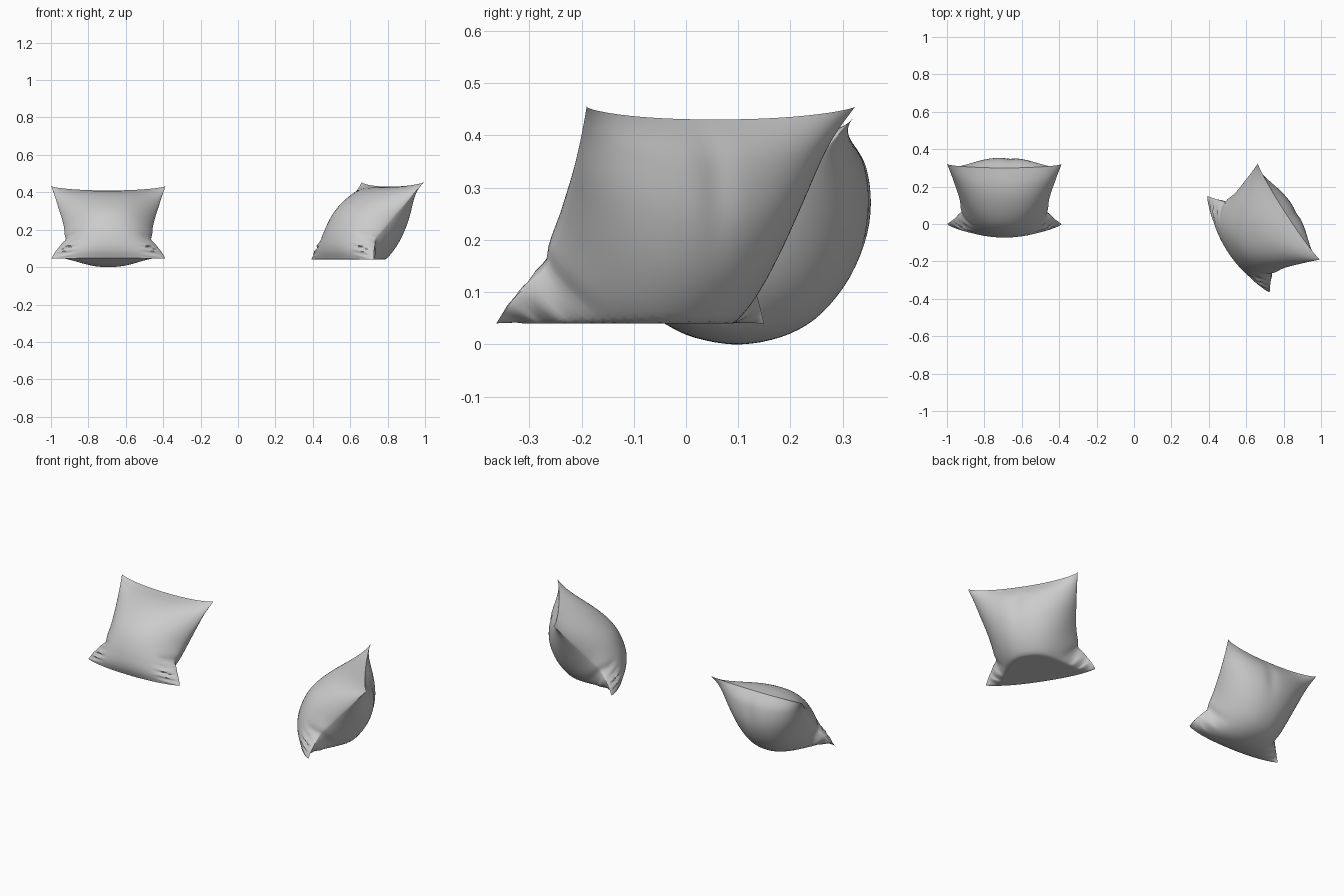
import bpy, bmesh, math
from mathutils import Vector

if "Cube" in bpy.data.objects:
    bpy.data.objects.remove(bpy.data.objects["Cube"])

N = 56  # grid resolution per side

# Mid-line cross-sections (depth, height), bottom seam to top seam
FRONT = [(-.055, .048), (-.07, .09), (-.07, .14), (-.05, .21), (-.01, .28),
         (.05, .335), (.13, .38), (.21, .403), (.30, .41)]
BACK = [(-.055, .048), (.01, .015), (.10, .0), (.19, .017), (.26, .06),
        (.32, .14), (.353, .24), (.345, .34), (.30, .41)]
# Side seam (half width, depth, height)
SIDE = [(.305, .0, .045), (.285, .015, .08), (.255, .04, .12), (.237, .075, .165),
        (.237, .12, .21), (.25, .17, .265), (.268, .22, .32), (.286, .27, .378),
        (.306, .32, .433)]


def spline(pts, t):
    """Catmull-Rom sample, t in 0..1"""
    n = len(pts) - 1
    k = min(int(t * n), n - 1)
    f = t * n - k
    a, b, c, d = (Vector(pts[min(max(j, 0), n)]) for j in (k - 1, k, k + 1, k + 2))
    return 0.5 * (2 * b + (c - a) * f + (2 * a - 5 * b + 4 * c - d) * f ** 2
                  + (3 * b - a - 3 * c + d) * f ** 3)


def surface(profile, s, t):
    w, sd, sz = spline(SIDE, t)
    mid = spline(profile, t)
    f = max(0, 1 - abs(s) ** 2.2) ** 0.7
    d, z = sd + (mid[0] - sd) * f, sz + (mid[1] - sz) * f
    # gathered folds where the sides buckle above the lower corners
    out = min(1, max(0, (abs(s) - .55) / .35))
    out = out * out * (3 - 2 * out)
    w -= .014 * out * math.exp(-((t - .33) / .05) ** 2)
    fold = math.exp(-((t - .2) / .13) ** 2) * out * (1 - abs(s) ** 8)
    if profile is FRONT:
        d += .012 * fold * math.sin(t * 75 + 9 * abs(s))
    else:
        d += .010 * fold * math.sin(t * 60 - 7 * abs(s))
    # soft creases near the upper seam
    if profile is BACK:
        top = math.exp(-((t - .82) / .12) ** 2) * math.exp(-((s - .1) / .12) ** 2)
        d -= .006 * top
    return Vector((s * w, d, z))


def pillow(name, origin, angle, on_floor=False):
    bm = bmesh.new()
    ease = [0.5 - 0.5 * math.cos(math.pi * i / N) for i in range(N + 1)]
    for profile in (FRONT, BACK):
        rows = []
        for t in ease:
            row = []
            for e in ease:
                p = surface(profile, 2 * e - 1, t)
                if on_floor:  # this pillow is pressed flat underneath
                    p.z = max(.04, .04 + (p.z - .045) * 1.07)
                row.append(bm.verts.new(p))
            rows.append(row)
        for i in range(N):
            for j in range(N):
                bm.faces.new((rows[i][j], rows[i][j + 1],
                              rows[i + 1][j + 1], rows[i + 1][j]))
    bmesh.ops.remove_doubles(bm, verts=bm.verts, dist=1e-5)
    bmesh.ops.recalc_face_normals(bm, faces=bm.faces)
    me = bpy.data.meshes.new(name)
    bm.to_mesh(me)
    bm.free()
    ob = bpy.data.objects.new(name, me)
    bpy.context.collection.objects.link(ob)
    ob.location = origin
    ob.rotation_euler.z = angle
    bpy.ops.object.select_all(action='DESELECT')
    ob.select_set(True)
    bpy.context.view_layer.objects.active = ob
    bpy.ops.object.shade_smooth_by_angle(angle=math.radians(55))
    return ob


# Left pillow faces forward, right pillow is turned and rests on its base
pillow("left_pillow", (-.693, 0, 0), 0)
pillow("right_pillow", (.56, -.107, 0), math.atan2(-.51, .33), on_floor=True)
